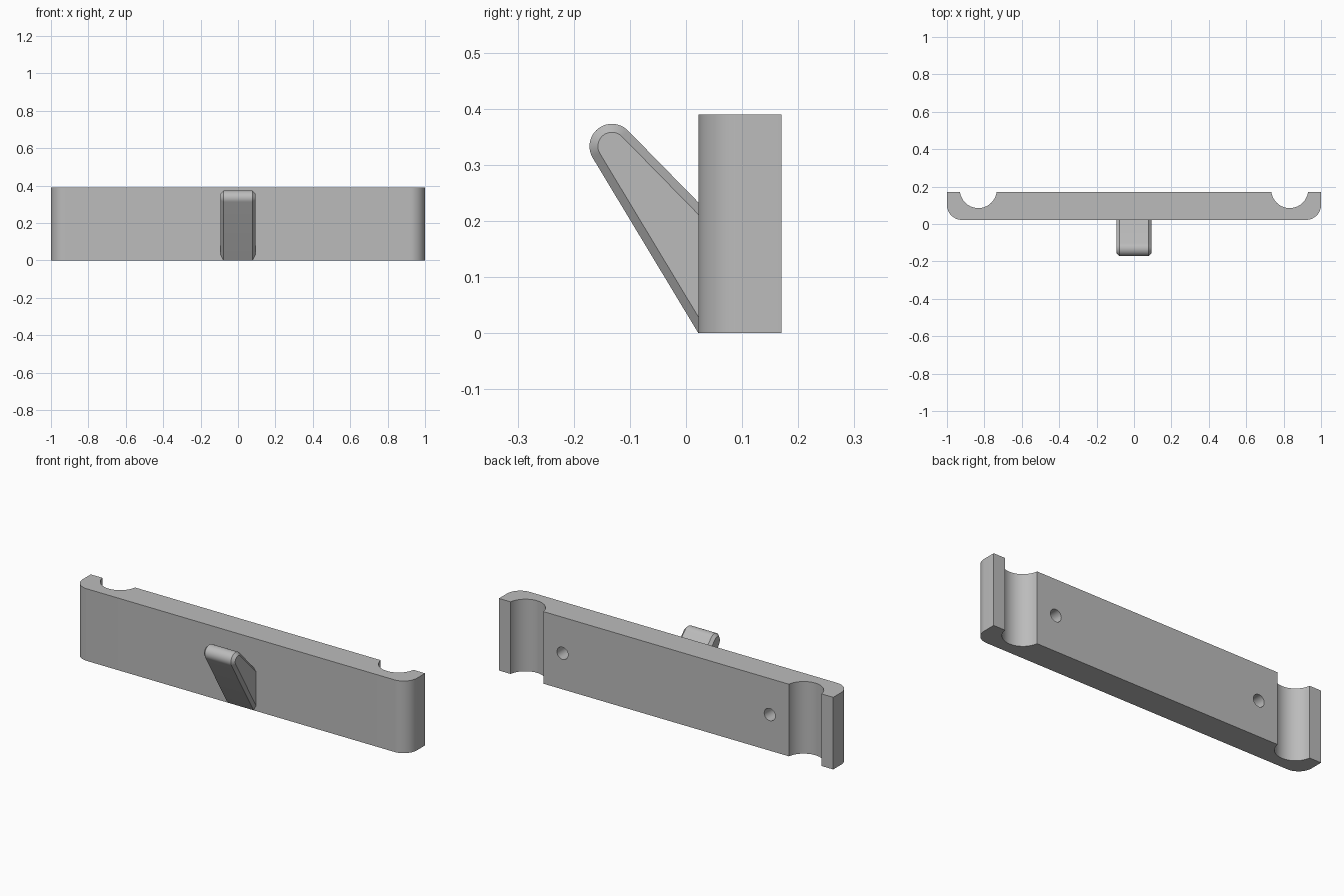
import bpy, bmesh
from math import sin, cos, atan2, acos, hypot, radians, pi
from mathutils import Matrix

cube = bpy.data.objects.get("Cube")
if cube:
    bpy.data.objects.remove(cube, do_unlink=True)

grey = bpy.data.materials.new("plain grey")
grey.use_nodes = True
grey.diffuse_color = (0.5, 0.5, 0.5, 1)
grey.node_tree.nodes["Principled BSDF"].inputs["Base Color"].default_value = grey.diffuse_color

FRONT, BACK, HEIGHT = 0.022, 0.17, 0.39


def arc(cx, cy, r, start, end, steps):
    angles = [start + (end - start) * i / steps for i in range(steps + 1)]
    return [(cx + r * cos(a), cy + r * sin(a)) for a in angles]


def loft(name, rings):
    """Join equal rings of points into a closed solid."""
    bm = bmesh.new()
    loops = [[bm.verts.new(p) for p in ring] for ring in rings]
    n = len(loops[0])
    for low, high in zip(loops, loops[1:]):
        for i in range(n):
            j = (i + 1) % n
            bm.faces.new((low[i], low[j], high[j], high[i]))
    bm.faces.new(loops[0][::-1])
    bm.faces.new(loops[-1])
    return finish(name, bm)


def finish(name, bm):
    bmesh.ops.recalc_face_normals(bm, faces=bm.faces)
    mesh = bpy.data.meshes.new(name)
    bm.to_mesh(mesh)
    bm.free()
    mesh.materials.append(grey)
    obj = bpy.data.objects.new(name, mesh)
    bpy.context.collection.objects.link(obj)
    return obj


def smooth(obj, degrees):
    obj.data.shade_smooth()
    obj.data.set_sharp_from_angle(angle=radians(degrees))


# Bar: rounded front corners and a round groove near each end of the back
corner, groove_r, groove_x, groove_y = 0.08, 0.0985, 0.8325, 0.1835
dip = atan2(BACK - groove_y, groove_r)
half = [(1, BACK)]
half += arc(groove_x, groove_y, groove_r, dip, -pi - dip, 32)
right_half = arc(1 - corner, FRONT + corner, corner, -pi / 2, 0, 16) + half
left_half = [(-x, y) for x, y in reversed(right_half)]
outline = right_half + left_half
bar = loft("bar", [[(x, y, z) for x, y in outline] for z in (0, HEIGHT)])

# Blind screw holes in the back of the bar
bm = bmesh.new()
for x in (-0.62, 0.62):
    place = Matrix.Translation((x, BACK, HEIGHT / 2)) @ Matrix.Rotation(pi / 2, 4, "X")
    bmesh.ops.create_cone(bm, cap_ends=True, segments=32, radius1=0.033,
                          radius2=0.033, depth=0.2, matrix=place)
drill = finish("hole_cutter", bm)
drill.hide_render = True
cut = bar.modifiers.new("holes", "BOOLEAN")
cut.operation, cut.solver, cut.object = "DIFFERENCE", "EXACT", drill
bpy.context.view_layer.objects.active = bar
bpy.ops.object.modifier_apply(modifier=cut.name)
bpy.data.objects.remove(drill, do_unlink=True)
smooth(bar, 30)

# Hook: slanted wedge with a round tip and chamfered side edges
tip_y, tip_z, tip_r, chamfer, half_width = -0.132, 0.333, 0.04, 0.015, 0.093


def tangent_angle(z, side):
    dy, dz = FRONT - tip_y, z - tip_z
    return atan2(dz, dy) + side * acos(tip_r / hypot(dy, dz))


top_angle = tangent_angle(0.233, 1)
low_angle = tangent_angle(0, -1) + 2 * pi


def hook_ring(x, r):
    def root(a):
        return (FRONT, tip_z + (r - cos(a) * (FRONT - tip_y)) / sin(a))
    path = [root(top_angle)]
    path += arc(tip_y, tip_z, r, top_angle, low_angle, 24)
    path.append(root(low_angle))
    return [(x, y, z) for y, z in path]


inner, shoulder = tip_r - chamfer, half_width - chamfer
hook = loft("hook", [hook_ring(-half_width, inner), hook_ring(-shoulder, tip_r),
                     hook_ring(shoulder, tip_r), hook_ring(half_width, inner)])
smooth(hook, 30)
